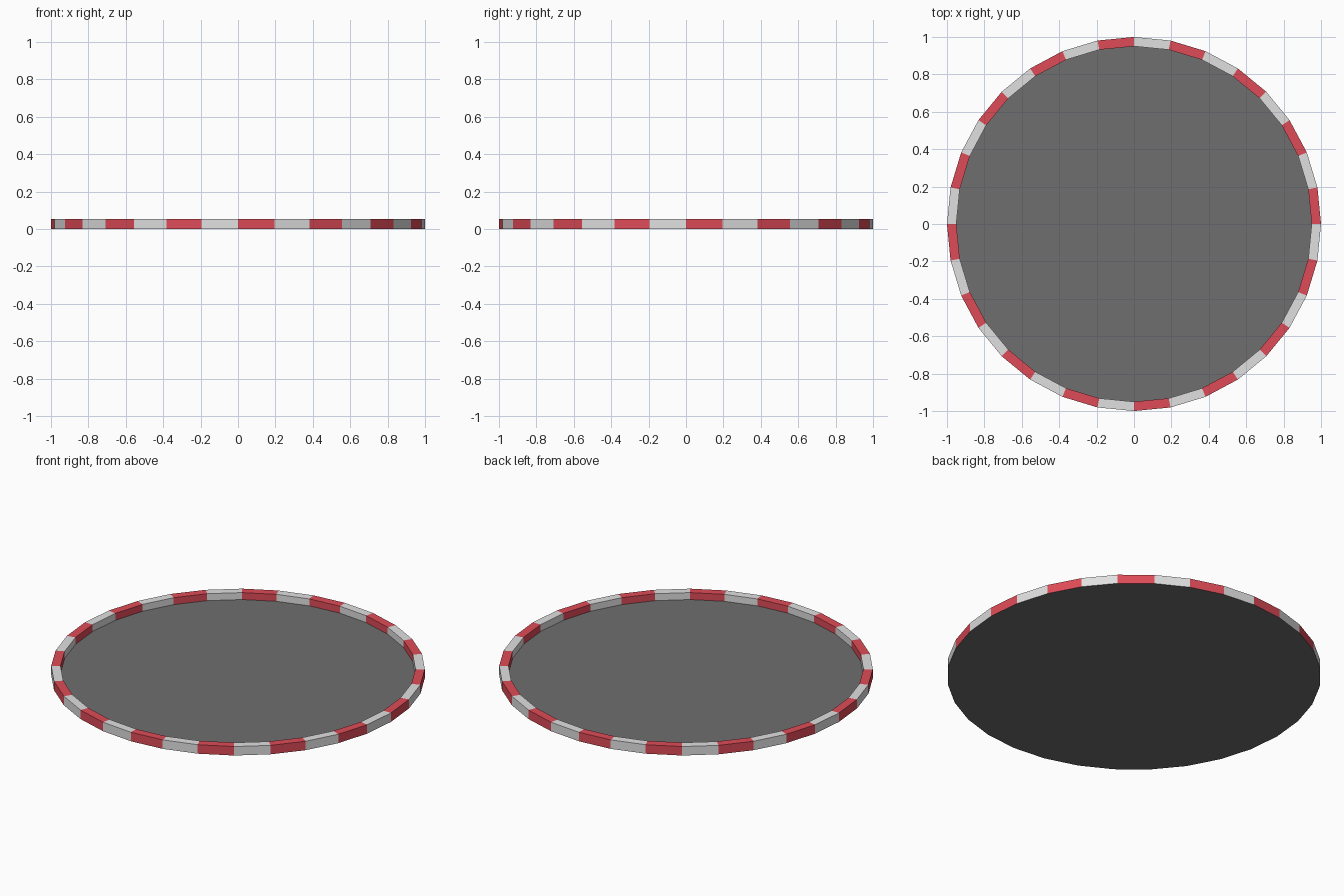
import bpy, bmesh, math

if "Cube" in bpy.data.objects:
    bpy.data.objects.remove(bpy.data.objects["Cube"])

SIDES = 32
RIM_TOP, FLOOR_TOP = 0.053, 0.012
R_OUT, R_IN = 1.0, 0.95


def material(name, rgb):
    """Flat material from 0-255 display colour, stored as linear."""
    m = bpy.data.materials.new(name)
    lin = [((c / 255 + 0.055) / 1.055) ** 2.4 for c in rgb]
    m.diffuse_color = (*lin, 1)
    m.use_nodes = True
    m.node_tree.nodes["Principled BSDF"].inputs["Base Color"].default_value = m.diffuse_color
    return m


red = material("red", (222, 75, 87))
white = material("off white", (224, 224, 224))
grey = material("dark grey", (110, 110, 110))


def ring(bm, r, z):
    return [bm.verts.new((r * math.cos(2 * math.pi * i / SIDES),
                          r * math.sin(2 * math.pi * i / SIDES), z))
            for i in range(SIDES)]


def finish(name, bm, mats):
    me = bpy.data.meshes.new(name)
    bm.to_mesh(me)
    bm.free()
    for m in mats:
        me.materials.append(m)
    ob = bpy.data.objects.new(name, me)
    bpy.context.collection.objects.link(ob)
    return ob


# Striped rim: outer wall, top and inner wall, alternating red and white
bm = bmesh.new()
profile = [(R_OUT, 0), (R_OUT, RIM_TOP), (R_IN, RIM_TOP), (R_IN, FLOOR_TOP)]
loops = [ring(bm, r, z) for r, z in profile]
for low, high in zip(loops, loops[1:]):
    for i in range(SIDES):
        j = (i + 1) % SIDES
        f = bm.faces.new((low[i], low[j], high[j], high[i]))
        f.material_index = i % 2
finish("striped_rim", bm, [red, white])

# Base: recessed floor inside the rim and the full-width underside
bm = bmesh.new()
bm.faces.new(ring(bm, R_IN, FLOOR_TOP))
bm.faces.new(list(reversed(ring(bm, R_OUT, 0))))
finish("base_floor", bm, [grey])
